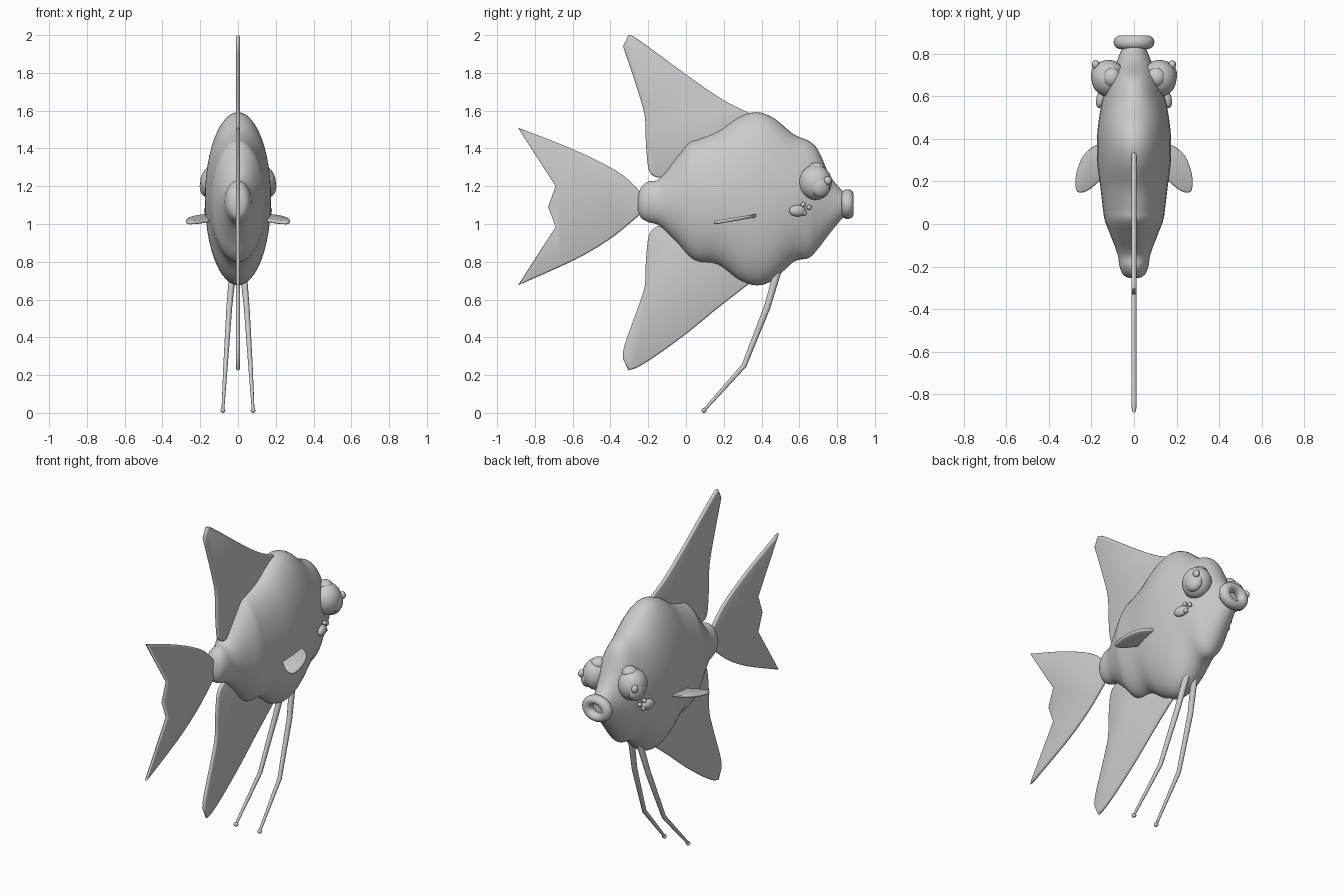
import bpy, bmesh, math
from mathutils import Vector, Matrix

if "Cube" in bpy.data.objects:
    bpy.data.objects.remove(bpy.data.objects["Cube"])

mat = bpy.data.materials.new("pale grey")
mat.diffuse_color = (0.6, 0.6, 0.6, 1)
mat.use_nodes = True
mat.node_tree.nodes["Principled BSDF"].inputs["Base Color"].default_value = mat.diffuse_color


def finish(name, bm, angle=40):
    bmesh.ops.recalc_face_normals(bm, faces=bm.faces)
    me = bpy.data.meshes.new(name)
    bm.to_mesh(me)
    bm.free()
    me.materials.append(mat)
    ob = bpy.data.objects.new(name, me)
    bpy.context.collection.objects.link(ob)
    bpy.ops.object.select_all(action='DESELECT')
    bpy.context.view_layer.objects.active = ob
    ob.select_set(True)
    bpy.ops.object.shade_smooth_by_angle(angle=math.radians(angle))
    return ob


def spline(pts, steps):
    """Catmull-Rom samples through pts."""
    p = [Vector(q) for q in pts]
    out = []
    for i in range(len(p) - 1):
        a, b, c, d = p[max(i - 1, 0)], p[i], p[i + 1], p[min(i + 2, len(p) - 1)]
        for k in range(steps):
            t = k / steps
            out.append(0.5 * (2 * b + (c - a) * t + (2 * a - 5 * b + 4 * c - d) * t * t
                              + (3 * b - a - 3 * c + d) * t ** 3))
    return out + [p[-1]]


def loft(name, rings):
    """Skin closed rings of equal length and cap both ends."""
    bm = bmesh.new()
    rows = [[bm.verts.new(v) for v in r] for r in rings]
    n = len(rows[0])
    for a, b in zip(rows, rows[1:]):
        for i in range(n):
            bm.faces.new((a[i], a[(i + 1) % n], b[(i + 1) % n], b[i]))
    bm.faces.new(rows[0])
    bm.faces.new(rows[-1])
    return finish(name, bm)


def ball(name, loc, radii, tilt=0):
    bm = bmesh.new()
    bmesh.ops.create_uvsphere(bm, u_segments=28, v_segments=16, radius=1)
    m = Matrix.Translation(loc) @ Matrix.Rotation(tilt, 4, 'Z') @ Matrix.Diagonal((*radii, 1))
    bmesh.ops.transform(bm, matrix=m, verts=bm.verts)
    return finish(name, bm)


def fin(name, outline, thick, place):
    """Flat fin with softly bevelled rim; place maps (u, v, w) to space."""
    bm = bmesh.new()
    f = bm.faces.new([bm.verts.new((u, v, -thick / 2)) for u, v in outline])
    ext = bmesh.ops.extrude_face_region(bm, geom=[f])
    top = [v for v in ext['geom'] if isinstance(v, bmesh.types.BMVert)]
    bmesh.ops.translate(bm, verts=top, vec=(0, 0, thick))
    caps = [f for f in bm.faces if len(f.verts) == len(outline)]
    rim = [e for e in bm.edges if any(f in caps for f in e.link_faces)]
    bmesh.ops.bevel(bm, geom=rim, offset=thick * 0.45, segments=2, profile=0.5, affect='EDGES')
    for v in bm.verts:
        v.co = place(*v.co)
    return finish(name, bm, 50)


# Body: elliptical sections (y, bottom z, top z, half width)
sections = [(-0.255, 1.08, 1.14, 0.02), (-0.24, 1.035, 1.19, 0.05), (-0.2, 1.01, 1.225, 0.068),
            (-0.14, 0.99, 1.24, 0.078), (-0.05, 0.905, 1.35, 0.112), (0.016, 0.83, 1.43, 0.137),
            (0.07, 0.80, 1.45, 0.146), (0.17, 0.785, 1.49, 0.158), (0.28, 0.705, 1.565, 0.172),
            (0.375, 0.675, 1.592, 0.175), (0.465, 0.705, 1.56, 0.169), (0.57, 0.80, 1.475, 0.152),
            (0.65, 0.82, 1.44, 0.13), (0.70, 0.87, 1.39, 0.11), (0.757, 0.945, 1.265, 0.085),
            (0.81, 1.01, 1.195, 0.063), (0.845, 1.05, 1.16, 0.05)]
N = 48
rings = []
for y, lo, hi, w in (tuple(s) for s in spline(sections, 4)):
    rings.append([(w * math.cos(2 * math.pi * i / N), y,
                   (lo + hi) / 2 + (hi - lo) / 2 * math.sin(2 * math.pi * i / N)) for i in range(N)])
loft("body", rings)

# Mouth: rounded lip ring
rings = []
bm = bmesh.new()
rows = []
for i in range(32):
    a = 2 * math.pi * i / 32
    row = []
    for j in range(14):
        b = 2 * math.pi * j / 14
        r = 0.064 + 0.032 * math.cos(b)
        row.append(bm.verts.new((r * math.cos(a), 0.855 + 0.032 * math.sin(b),
                                 1.105 + 0.82 * r * math.sin(a))))
    rows.append(row)
for i in range(32):
    for j in range(14):
        p, q, k = rows[i], rows[(i + 1) % 32], (j + 1) % 14
        bm.faces.new((p[j], p[k], q[k], q[j]))
finish("mouth", bm)

# Vertical fins, outlines in (y, z)
upright = lambda u, v, w: (w, u, v)
tail = spline([(-0.89, 1.51), (-0.62, 1.405), (-0.41, 1.305), (-0.30, 1.23), (-0.21, 1.13)], 4)
tail += spline([(-0.21, 1.08), (-0.29, 1.01), (-0.41, 0.915), (-0.59, 0.81), (-0.89, 0.675)], 4)
tail += [Vector(p) for p in [(-0.69, 0.985), (-0.73, 1.09), (-0.69, 1.20)]]
fin("tail_fin", tail, 0.022, upright)

dorsal = spline([(-0.305, 2.0), (-0.25, 1.975), (0.016, 1.78), (0.20, 1.655), (0.34, 1.585)], 4)
dorsal += [Vector((0.34, 1.35)), Vector((0.0, 1.25))]
dorsal += spline([(-0.15, 1.245), (-0.195, 1.28), (-0.212, 1.42), (-0.217, 1.56),
                  (-0.25, 1.69), (-0.333, 1.94)], 4)
fin("dorsal_fin", dorsal, 0.022, upright)

belly = spline([(-0.305, 0.225), (-0.25, 0.245), (-0.14, 0.315), (0.016, 0.43),
                (0.175, 0.56), (0.33, 0.68)], 4)
belly += [Vector((0.33, 0.9)), Vector((0.0, 1.0))]
belly += spline([(-0.15, 0.99), (-0.195, 0.945), (-0.212, 0.81), (-0.217, 0.68),
                 (-0.25, 0.57), (-0.325, 0.36), (-0.333, 0.285)], 4)
fin("belly_fin", belly, 0.022, upright)

# Paired parts
side_fin = spline([(0.15, 0.36), (0.18, 0.37), (0.24, 0.32), (0.272, 0.235), (0.273, 0.165),
                   (0.25, 0.147), (0.205, 0.165), (0.15, 0.215)], 4)
for s, side in ((1, "right"), (-1, "left")):
    fin("side_fin_" + side, side_fin, 0.018,
        lambda u, v, w: (s * u, v, 1.005 + (v - 0.14) * 0.17 + w))
    # Eye with lid, pupil and glint
    ball("eye_" + side, (s * 0.12, 0.685, 1.22), (0.08, 0.087, 0.092))
    ball("eyelid_" + side, (s * 0.105, 0.69, 1.29), (0.043, 0.045, 0.036))
    ball("pupil_" + side, (s * 0.165, 0.712, 1.2), (0.036, 0.053, 0.058), s * 0.3)
    ball("glint_" + side, (s * 0.18, 0.75, 1.23), (0.018, 0.021, 0.023))
    # Cheek patch with three beads
    ball("cheek_" + side, (s * 0.155, 0.59, 1.07), (0.022, 0.045, 0.03), s * 0.25)
    for k, (y, z) in enumerate([(0.62, 1.103), (0.652, 1.088), (0.626, 1.058)]):
        ball(f"cheek_bead_{k}_{side}", (s * (0.157 - 0.25 * (y - 0.6)), y, z), (0.013,) * 3)
    # Long feeler: tapered tube along a bent path
    path = [(0.012, 0.51, 0.85, 0.021), (0.028, 0.485, 0.75, 0.02), (0.046, 0.43, 0.56, 0.017),
            (0.066, 0.307, 0.25, 0.013), (0.08, 0.097, 0.016, 0.008)]
    loft("feeler_" + side, [[(s * x + r * 0.9 * math.cos(a * math.pi / 6),
                              y + r * math.sin(a * math.pi / 6) * 0.9,
                              z + r * math.sin(a * math.pi / 6) * -0.5) for a in range(12)]
                            for x, y, z, r in path])
    ball("feeler_tip_" + side, (s * 0.08, 0.095, 0.013), (0.013,) * 3)
